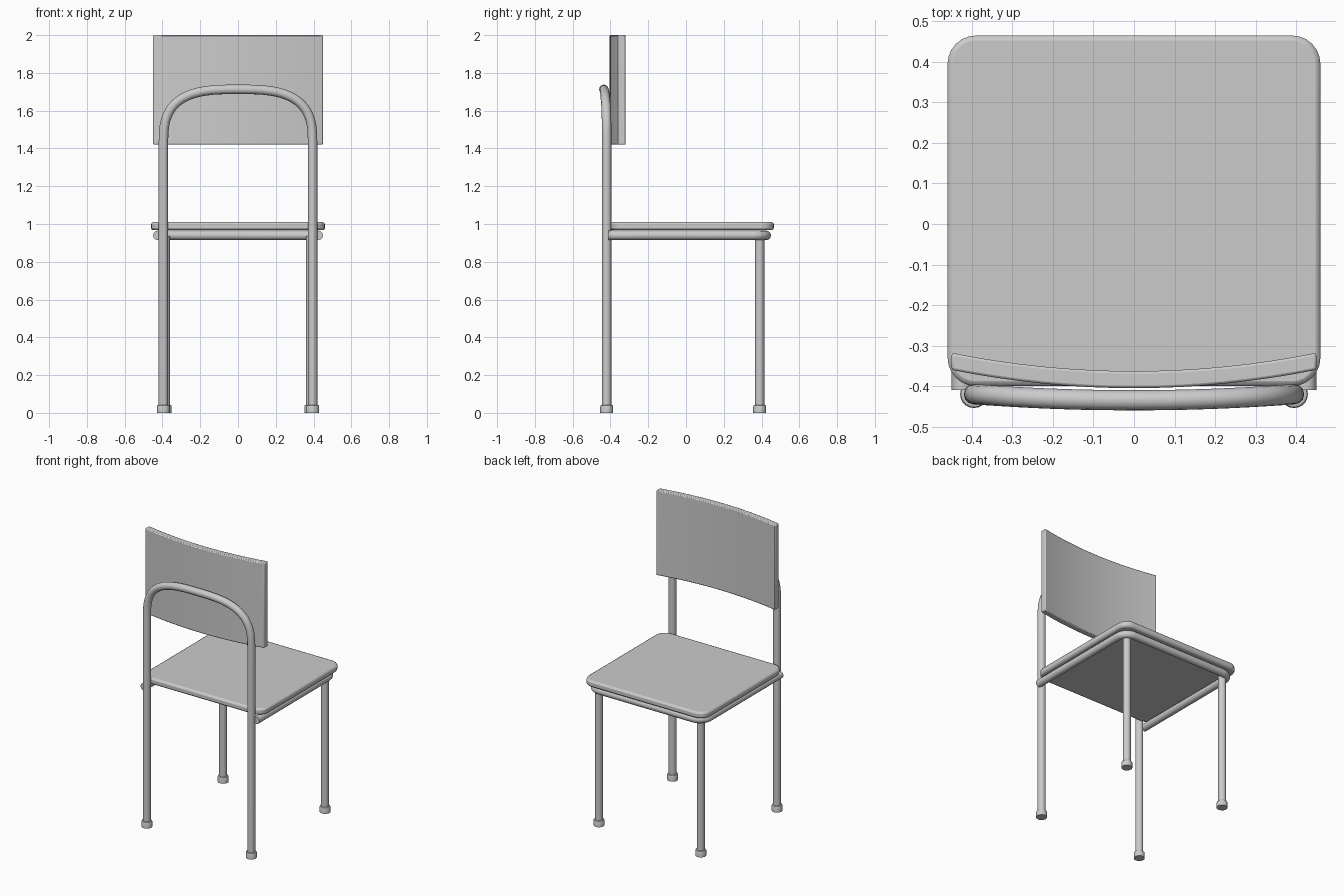
import bpy, bmesh
from math import sin, cos, pi

cube = bpy.data.objects.get("Cube")
if cube:
    bpy.data.objects.remove(cube)

grey = bpy.data.materials.new("plain grey")
grey.use_nodes = True
grey.diffuse_color = (0.6, 0.6, 0.6, 1)
grey.node_tree.nodes["Principled BSDF"].inputs["Base Color"].default_value = grey.diffuse_color


def finish(name, mesh, angle=0.6):
    """Link a mesh as a grey object with smooth shading and kept sharp edges."""
    mesh.name = name
    obj = bpy.data.objects.new(name, mesh)
    bpy.context.collection.objects.link(obj)
    mesh.materials.clear()
    mesh.materials.append(grey)
    bpy.ops.object.select_all(action='DESELECT')
    obj.select_set(True)
    bpy.context.view_layer.objects.active = obj
    bpy.ops.object.shade_smooth_by_angle(angle=angle)
    return obj


def tube(name, points, radius=0.025):
    """Round capped tube along a path."""
    curve = bpy.data.curves.new(name + "_path", 'CURVE')
    curve.dimensions = '3D'
    curve.bevel_depth = radius
    curve.bevel_resolution = 4
    curve.use_fill_caps = True
    spline = curve.splines.new('POLY')
    spline.points.add(len(points) - 1)
    for p, co in zip(spline.points, points):
        p.co = (*co, 1)
    path = bpy.data.objects.new(name + "_path", curve)
    bpy.context.collection.objects.link(path)
    deps = bpy.context.evaluated_depsgraph_get()
    mesh = bpy.data.meshes.new_from_object(path.evaluated_get(deps))
    bpy.data.objects.remove(path)
    return finish(name, mesh)


def slab(name, outline, low, high, bevel):
    """Extruded outline with softened rims."""
    bm = bmesh.new()
    face = bm.faces.new([bm.verts.new((x, y, low)) for x, y in outline])
    top = bmesh.ops.extrude_face_region(bm, geom=[face])["geom"]
    bmesh.ops.translate(bm, vec=(0, 0, high - low),
                        verts=[v for v in top if isinstance(v, bmesh.types.BMVert)])
    bmesh.ops.recalc_face_normals(bm, faces=bm.faces)
    mesh = bpy.data.meshes.new(name)
    bm.to_mesh(mesh)
    bm.free()
    obj = finish(name, mesh)
    mod = obj.modifiers.new("soft rim", 'BEVEL')
    mod.width = bevel
    mod.segments = 2
    mod.limit_method = 'ANGLE'
    mod.angle_limit = 0.9
    return obj


def arc(cx, cy, r, start, steps=6):
    """Quarter circle, anticlockwise from a start angle."""
    angles = [start + pi / 2 * i / steps for i in range(steps + 1)]
    return [(cx + r * cos(a), cy + r * sin(a)) for a in angles]


# Seat: rounded square board
r, half, back, front = 0.07, 0.46, -0.4, 0.465
seat = (arc(half - r, front - r, r, 0) + arc(r - half, front - r, r, pi / 2)
        + arc(r - half, back + r, r, pi) + arc(half - r, back + r, r, 1.5 * pi))
slab("seat", seat, 0.967, 1.01, 0.012)

# Backrest: board bowed in plan
xs = [0.45 * i / 8 for i in range(-8, 9)]
bow = [0.045 * (x / 0.45) ** 2 for x in xs]
outline = ([(x, b - 0.405) for x, b in zip(xs, bow)]
           + [(x, b - 0.363) for x, b in reversed(list(zip(xs, bow)))])
slab("backrest", outline, 1.42, 2.0, 0.006)

# Rear hoop: both rear legs and the arch behind the backrest
side, spring, rise = 0.395, 1.42, 0.293
arch = []
for i in range(33):
    a = pi * i / 32
    c = cos(a)
    x = side * abs(c) ** (2 / 3) * (1 if c > 0 else -1)
    arch.append((x, -0.42 - 0.015 * (1 - (x / side) ** 2),
                 spring + rise * max(sin(a), 0) ** (2 / 3)))
tube("rear_hoop", [(side, -0.42, 0.01)] + arch + [(-side, -0.42, 0.01)])

# Seat frame: U-shaped tube under the seat
rail = 0.425
path = ([(rail, -0.41)] + arc(rail - 0.07, rail - 0.07, 0.07, 0)
        + arc(0.07 - rail, rail - 0.07, 0.07, pi / 2) + [(-rail, -0.41)])
tube("seat_frame", [(x, y, 0.94) for x, y in path])

# Front legs, and a foot cap under every leg
for label, s in (("left", 1), ("right", -1)):
    tube("front_leg_" + label, [(s * 0.385, 0.39, 0.01), (s * 0.385, 0.39, 0.935)])
    for place, x, y in (("front", 0.385, 0.39), ("rear", side, -0.42)):
        bm = bmesh.new()
        bmesh.ops.create_cone(bm, cap_ends=True, segments=20, radius1=0.034,
                              radius2=0.034, depth=0.042)
        bmesh.ops.translate(bm, vec=(s * x, y, 0.021), verts=bm.verts)
        rim = [e for e in bm.edges if all(v.co.z > 0.03 for v in e.verts)]
        bmesh.ops.bevel(bm, geom=rim, offset=0.007, segments=2, affect='EDGES', profile=0.5)
        mesh = bpy.data.meshes.new("foot")
        bm.to_mesh(mesh)
        bm.free()
        finish(place + "_foot_" + label, mesh)
